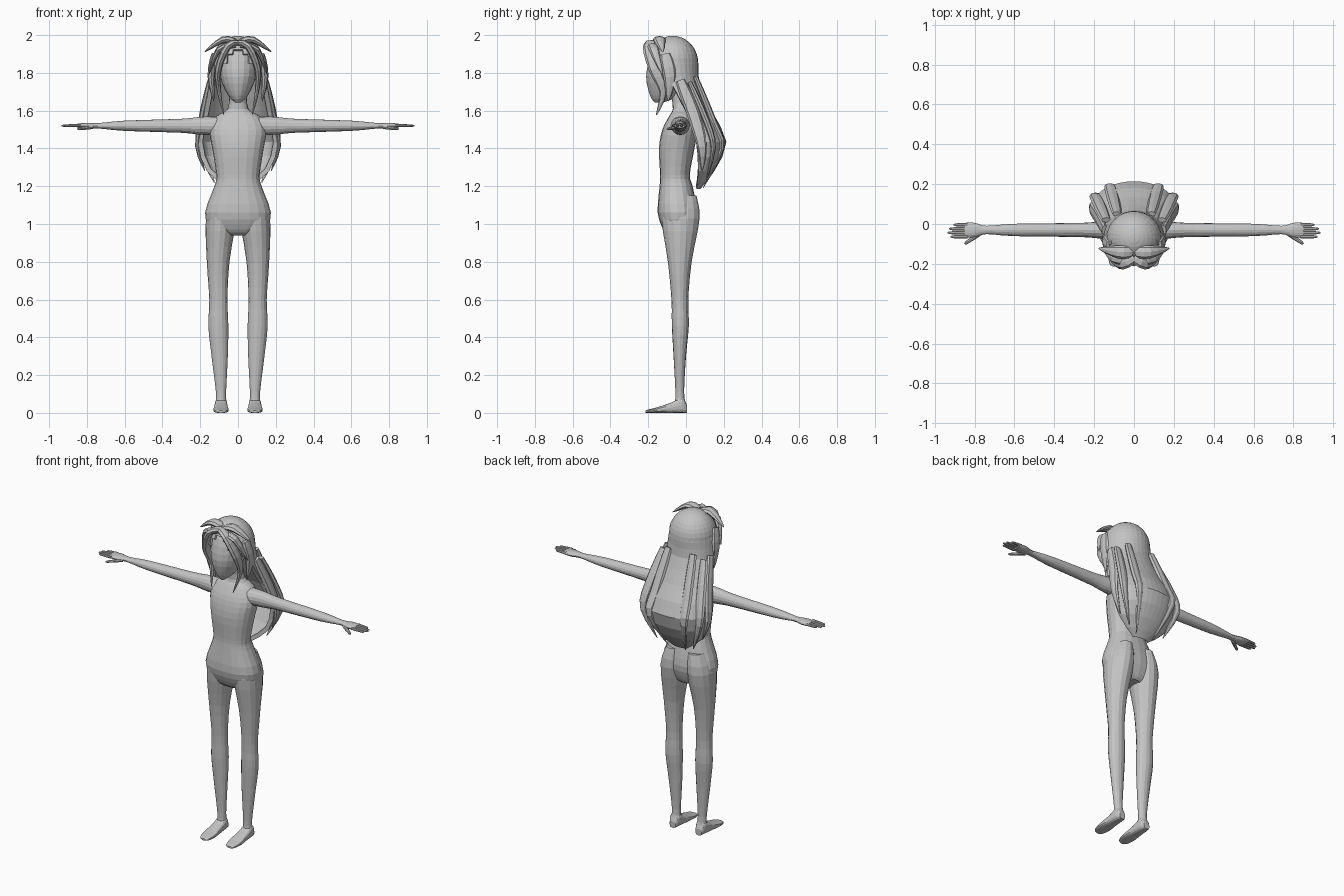
import bpy, bmesh, math
from mathutils import Vector

cube = bpy.data.objects.get("Cube")
if cube:
    bpy.data.objects.remove(cube)

clay = bpy.data.materials.new("clay_grey")
clay.use_nodes = True
shade = .55
grey = (shade, shade, shade, 1)
clay.diffuse_color = grey
clay.node_tree.nodes["Principled BSDF"].inputs["Base Color"].default_value = grey

X, Y, Z = Vector((1, 0, 0)), Vector((0, 1, 0)), Vector((0, 0, 1))


def finish(name, bm, mirror=False):
    mesh = bpy.data.meshes.new(name)
    bm.to_mesh(mesh)
    bm.free()
    mesh.materials.append(clay)
    ob = bpy.data.objects.new(name, mesh)
    bpy.context.scene.collection.objects.link(ob)
    if mirror:
        mod = ob.modifiers.new("both_sides", "MIRROR")
        mod.use_mirror_merge = False
    return ob


def smooth(rows, steps=3):
    """Run a flowing curve through a few rows of numbers."""
    pts = [Vector(row) for row in rows]
    last = len(pts) - 1
    out = []
    for i in range(last):
        a, b = pts[i], pts[i + 1]
        leave = (b - pts[max(i - 1, 0)]) / 2
        arrive = (pts[min(i + 2, last)] - a) / 2
        for k in range(steps):
            t = k / steps
            ease = t * t * (3 - 2 * t)
            out.append(a + (b - a) * ease + leave * (t * (1 - t) ** 2)
                       - arrive * (t * t * (1 - t)))
    return out + [pts[last]]


def sweep(name, rows, side=X, axis=None, sides=16, power=2, mirror=True):
    """Loft oval rings; a row is x, y, z, half width along side, half thickness."""
    bm = bmesh.new()
    pts = [Vector(row[:3]) for row in rows]
    last = len(pts) - 1
    rings = []
    for i, row in enumerate(rows):
        t = axis or (pts[min(i + 1, last)] - pts[max(i - 1, 0)]).normalized()
        u = (side - t * side.dot(t)).normalized()
        v = t.cross(u)
        ring = []
        for k in range(sides):
            angle = math.tau * k / sides
            c, s = (math.copysign(abs(q) ** (2 / power), q)
                    for q in (math.cos(angle), math.sin(angle)))
            ring.append(bm.verts.new(pts[i] + u * row[3] * c + v * row[4] * s))
        rings.append(ring)
    for a, b in zip(rings, rings[1:]):
        for k in range(sides):
            n = (k + 1) % sides
            bm.faces.new((a[k], a[n], b[n], b[k]))
    bm.faces.new(rings[0][::-1])
    bm.faces.new(rings[-1])
    bmesh.ops.recalc_face_normals(bm, faces=bm.faces)
    return finish(name, bm, mirror)


def upright(rows):
    """Horizontal rings given as centre x, z, half width, front y, back y."""
    return [(x, (front + back) / 2, z, w, (back - front) / 2)
            for x, z, w, front, back in smooth(rows)]


def digit(name, start, end, radius):
    """Tapered finger between two points."""
    a, b = Vector(start), Vector(end)
    rows = [(*a.lerp(b, t), radius * r, radius * r * .85)
            for t, r in ((0, 1), (.5, .9), (.9, .7), (1, .3))]
    sweep(name, rows, side=Y, sides=8)


# Torso and neck
sweep("torso", upright([
    (0, .94, .06, -.09, .02), (0, .97, .14, -.12, .04), (0, 1.06, .174, -.15, .06),
    (0, 1.2, .125, -.14, .035), (0, 1.26, .115, -.137, .02), (0, 1.4, .136, -.143, .045),
    (0, 1.5, .15, -.125, .06), (0, 1.57, .115, -.09, .04), (0, 1.61, .055, -.07, .02),
    (0, 1.7, .045, -.08, .01)]), axis=Z, sides=20, power=2.3, mirror=False)

# Legs
sweep("leg", upright([
    (.09, .05, .03, -.06, 0), (.09, .11, .027, -.056, -.01), (.097, .3, .043, -.066, 0),
    (.104, .46, .053, -.075, .015), (.104, .6, .048, -.077, .012),
    (.105, .8, .06, -.096, .03), (.09, 1.03, .08, -.13, .072),
    (.075, 1.15, .055, -.11, .055)]), axis=Z)

# Feet, with flat soles: y, half width, half height
sweep("foot", [(.09, y, h, w, h) for y, w, h in smooth([
    (.005, .02, .02), (-.02, .032, .04), (-.08, .036, .027), (-.15, .041, .015),
    (-.2, .032, .009), (-.214, .015, .006)])], axis=-Y, power=2.8)

# Arms and palms: x, half width, half height
sweep("arm", [(x, -.03, 1.52, w, h) for x, w, h in smooth([
    (.08, .055, .05), (.2, .04, .047), (.3, .035, .037), (.6, .031, .027),
    (.74, .021, .014), (.8, .036, .016), (.85, .036, .011)])], side=Y, axis=X)

# Fingers and thumb
for i, tip in enumerate((.905, .928, .935, .92)):
    y = -.004 - .02 * i
    digit(f"finger_{i + 1}", (.835, y, 1.522), (tip, y, 1.52), .01)
digit("thumb", (.77, -.045, 1.513), (.85, -.1, 1.503), .012)

# Head
sweep("head", upright([
    (0, 1.642, .012, -.165, -.125), (0, 1.68, .052, -.19, -.04), (0, 1.78, .096, -.211, .03),
    (0, 1.9, .1, -.185, .04), (0, 1.97, .04, -.13, -.02)]), axis=Z, sides=20, mirror=False)

# Hair crown: dome trimmed to an arch over the face
bm = bmesh.new()
bmesh.ops.create_uvsphere(bm, u_segments=28, v_segments=18, radius=1)
for v in bm.verts:
    v.co = Vector((v.co.x * .138, v.co.y * .135 - .07, v.co.z * .146 + 1.85))
trim = []
for f in bm.faces:
    c = f.calc_center_median()
    if c.z < 1.8 or (c.y < -.1 and c.z < 1.935 - abs(c.x)):
        trim.append(f)
bmesh.ops.delete(bm, geom=trim, context="FACES")
crown = finish("hair_crown", bm)
crown.modifiers.new("thickness", "SOLIDIFY").thickness = .012

# Long back hair: a curved sheet given as z, half width, front y, back y
columns = 18
bm = bmesh.new()
grid = []
for z, w, front, back in smooth([
        (1.93, .115, -.1, .04), (1.85, .143, -.11, .065), (1.75, .152, -.08, .07),
        (1.6, .178, 0, .135), (1.435, .212, .055, .214), (1.28, .165, .065, .15),
        (1.185, .05, .055, .075)], 2):
    angles = [math.pi * (j / columns - .5) for j in range(columns + 1)]
    grid.append([bm.verts.new((w * math.sin(t),
                               front + (back - front) * abs(math.cos(t)) ** .8, z))
                 for t in angles])
for a, b in zip(grid, grid[1:]):
    for j in range(columns):
        bm.faces.new((a[j], a[j + 1], b[j + 1], b[j]))
back_hair = finish("back_hair", bm)
back_hair.modifiers.new("thickness", "SOLIDIFY").thickness = .025


def lock(name, width, side, path):
    """Flattened strand of hair that swells, then narrows to a tip."""
    pts = smooth(path)
    rows = []
    for i, p in enumerate(pts):
        w = width * (.08 + math.sin(math.pi * (.25 + .75 * i / (len(pts) - 1))))
        rows.append((*p, w, w * .55))
    sweep(name, rows, side=side, sides=8)


# Hair over the brow and temples
lock("fringe", .032, Y, [(0, -.165, 1.96), (.055, -.195, 1.94), (.105, -.165, 1.82),
                         (.1, -.12, 1.7), (.075, -.157, 1.577)])
lock("swept_tuft", .032, Y, [(.01, -.14, 1.965), (.08, -.14, 1.975), (.178, -.122, 1.91)])
lock("front_tuft", .026, Y, [(.01, -.18, 1.945), (.1, -.17, 1.925), (.155, -.125, 1.79)])
lock("temple_lock", .035, Y, [(.125, -.11, 1.9), (.142, -.085, 1.78), (.128, -.095, 1.65)])

# Long strands down the back
lock("shoulder_lock", .032, Y, [(.148, -.03, 1.76), (.185, .04, 1.58), (.213, .085, 1.41),
                                (.175, .085, 1.28)])
lock("outer_lock", .03, X, [(.14, .02, 1.75), (.18, .11, 1.54), (.193, .145, 1.4),
                            (.125, .105, 1.22)])
lock("rear_lock", .03, X, [(.085, .05, 1.78), (.11, .15, 1.53), (.118, .19, 1.4),
                           (.06, .09, 1.19)])
